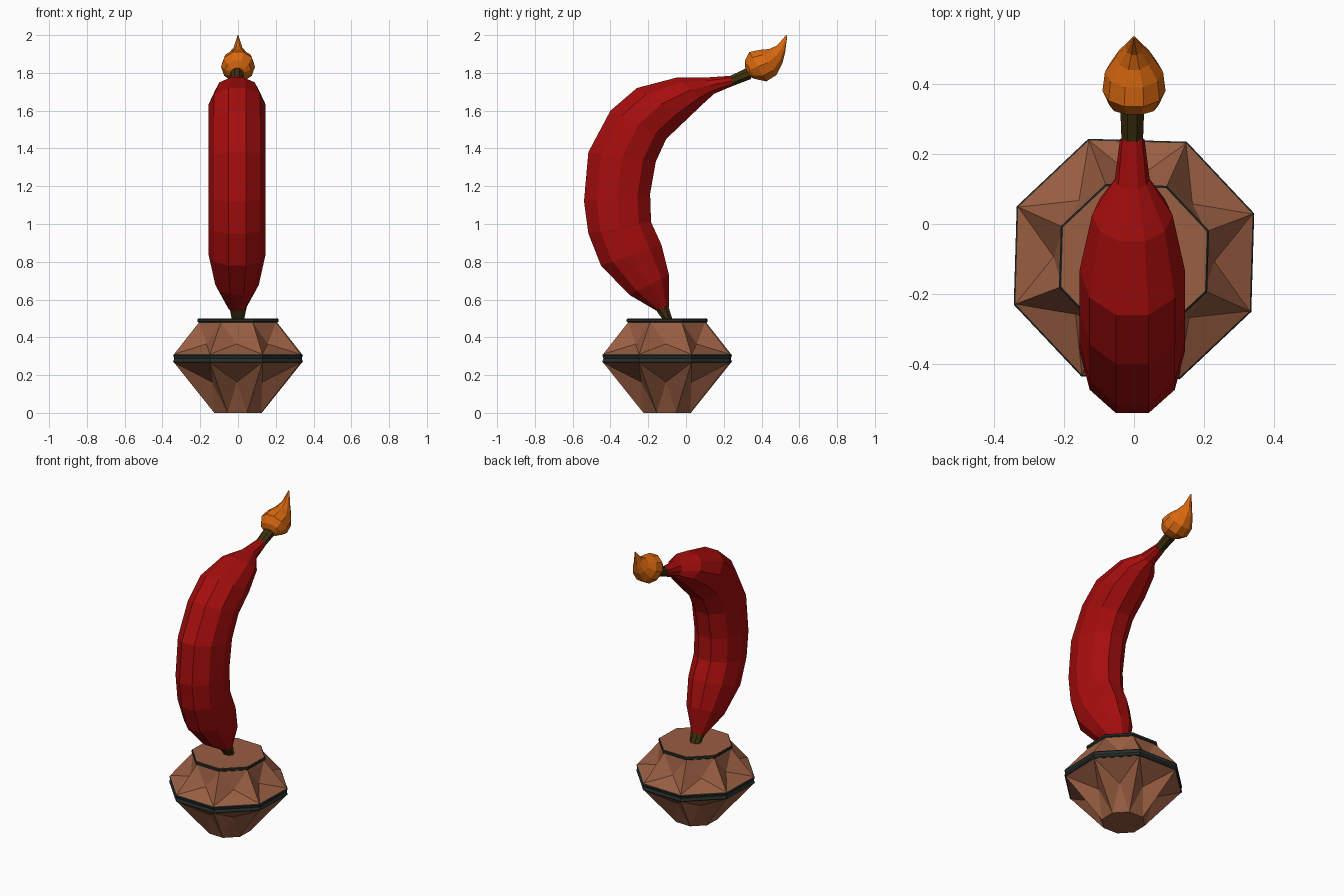
import bpy, bmesh
from math import sin, cos, pi, radians
from mathutils import Vector

if "Cube" in bpy.data.objects:
    bpy.data.objects.remove(bpy.data.objects["Cube"])


def material(name, rgb):
    m = bpy.data.materials.new(name)
    m.use_nodes = True
    m.diffuse_color = (*rgb, 1)
    m.node_tree.nodes["Principled BSDF"].inputs["Base Color"].default_value = (*rgb, 1)
    return m


clay = material("clay_brown", (0.32, 0.112, 0.055))
trim = material("dark_trim", (0.022, 0.028, 0.024))
red = material("deep_red", (0.38, 0.004, 0.004))
olive = material("dark_olive", (0.05, 0.03, 0.005))
orange = material("flame_orange", (0.70, 0.14, 0.005))


def loft(name, rings, mat, dent=0):
    """Skin a list of point rings, cap both ends, optionally dent the side panels."""
    bm = bmesh.new()
    loops = [[bm.verts.new(p) for p in ring] for ring in rings]
    sides = []
    for a, b in zip(loops, loops[1:]):
        for i in range(len(a)):
            j = (i + 1) % len(a)
            sides.append(bm.faces.new((a[i], a[j], b[j], b[i])))
    bm.faces.new(loops[0])
    bm.faces.new(loops[-1])
    bmesh.ops.recalc_face_normals(bm, faces=bm.faces)
    bm.normal_update()
    if dent:
        bmesh.ops.poke(bm, faces=sides, offset=-dent, center_mode='MEAN')
    mesh = bpy.data.meshes.new(name)
    bm.to_mesh(mesh)
    bm.free()
    mesh.materials.append(mat)
    obj = bpy.data.objects.new(name, mesh)
    bpy.context.collection.objects.link(obj)
    return obj


def octagons(profile):
    """Horizontal octagon rings from (radius, height) pairs."""
    angles = [radians(20.8) + i * pi / 4 for i in range(8)]
    return [[(r * cos(a), r * sin(a) - 0.1, z) for a in angles] for r, z in profile]


def bent(sections, sides=10, x=0):
    """Tilted rings from (outer y, outer z, inner y, inner z, half width)."""
    rings = []
    for oy, oz, iy, iz, w in sections:
        outer, inner = Vector((x, oy, oz)), Vector((x, iy, iz))
        mid, half = (outer + inner) / 2, (outer - inner) / 2 / cos(pi / sides)
        angles = [(i + 0.5) * 2 * pi / sides for i in range(sides)]
        rings.append([mid + half * cos(a) + Vector((w * sin(a), 0, 0)) for a in angles])
    return rings


# Faceted pot with a band around its widest line and a thin rim
loft("pot_lower", octagons([(0.134, 0), (0.362, 0.266)]), clay, 0.05)
loft("pot_band", octagons([(0.362, 0.264), (0.367, 0.27), (0.361, 0.288),
                           (0.367, 0.305), (0.362, 0.311)]), trim)
loft("pot_upper", octagons([(0.362, 0.311), (0.22, 0.48)]), clay, 0.05)
loft("pot_rim", octagons([(0.222, 0.478), (0.229, 0.483), (0.229, 0.495), (0.225, 0.499)]), trim)
loft("pot_top", octagons([(0.222, 0.49), (0.222, 0.5)]), clay)

# Curved fruit body
loft("fruit_body", bent([
    (-0.155, 0.54, -0.09, 0.56, 0.045),
    (-0.30, 0.625, -0.09, 0.73, 0.115),
    (-0.45, 0.78, -0.13, 0.89, 0.15),
    (-0.517, 0.95, -0.185, 1.01, 0.15),
    (-0.54, 1.12, -0.19, 1.16, 0.15),
    (-0.517, 1.38, -0.16, 1.33, 0.15),
    (-0.40, 1.60, -0.105, 1.45, 0.15),
    (-0.26, 1.72, 0.0, 1.55, 0.15),
    (-0.05, 1.775, 0.10, 1.645, 0.115),
    (0.10, 1.775, 0.15, 1.69, 0.05),
    (0.24, 1.785, 0.245, 1.73, 0.035)], x=-0.005), red)

# Stems at both ends
loft("lower_stem", bent([(-0.125, 0.498, -0.072, 0.498, 0.036),
                         (-0.16, 0.545, -0.095, 0.568, 0.048)], 8), olive)
loft("upper_stem", bent([(0.23, 1.782, 0.24, 1.728, 0.033),
                         (0.325, 1.828, 0.345, 1.768, 0.037)], 8, -0.005), olive)

# Flame with a curled tip
loft("flame", bent([
    (0.313, 1.83, 0.335, 1.78, 0.04),
    (0.312, 1.865, 0.365, 1.768, 0.07),
    (0.335, 1.91, 0.425, 1.755, 0.09),
    (0.39, 1.922, 0.478, 1.788, 0.083),
    (0.44, 1.926, 0.51, 1.85, 0.052),
    (0.482, 1.945, 0.525, 1.91, 0.025),
    (0.53, 2.0, 0.536, 1.995, 0.003)]), orange)
